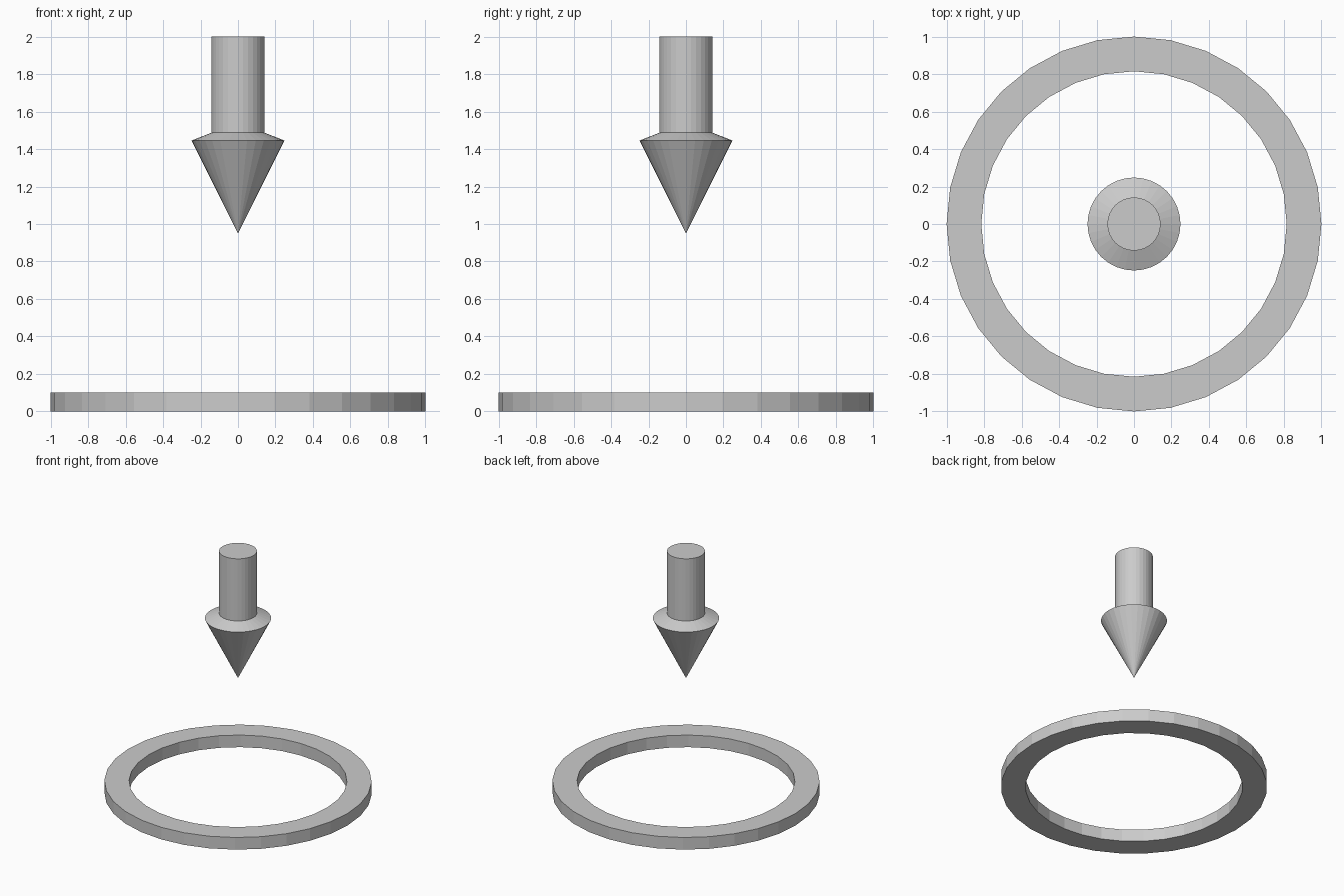
import bpy, bmesh
from math import cos, sin, tau

if "Cube" in bpy.data.objects:
    bpy.data.objects.remove(bpy.data.objects["Cube"])

SIDES = 32


def lathe(name, profile, closed=False):
    """Revolve (radius, z) points around z; radius 0 makes a single pole vertex."""
    bm = bmesh.new()
    rings = []
    for r, z in profile:
        if r == 0:
            rings.append([bm.verts.new((0, 0, z))] * SIDES)
        else:
            rings.append([bm.verts.new((r * cos(tau * i / SIDES), r * sin(tau * i / SIDES), z))
                          for i in range(SIDES)])
    pairs = list(zip(rings, rings[1:]))
    if closed:
        pairs.append((rings[-1], rings[0]))
    for a, b in pairs:
        for i in range(SIDES):
            j = (i + 1) % SIDES
            corners = list(dict.fromkeys((a[i], a[j], b[j], b[i])))
            bm.faces.new(corners)
    # Flat cap on an open upper end
    if not closed and profile[-1][0] > 0:
        bm.faces.new(rings[-1])
    bmesh.ops.recalc_face_normals(bm, faces=bm.faces)
    mesh = bpy.data.meshes.new(name)
    bm.to_mesh(mesh)
    bm.free()
    obj = bpy.data.objects.new(name, mesh)
    bpy.context.collection.objects.link(obj)
    return obj


# Flat ground ring
lathe("ground_ring", [(1, 0), (1, 0.1), (0.815, 0.1), (0.815, 0)], closed=True)

# Downward arrow: tip, head rim, sloped shoulder, shaft
lathe("down_arrow", [(0, 0.95), (0.248, 1.445), (0.142, 1.487), (0.142, 2.0)])
